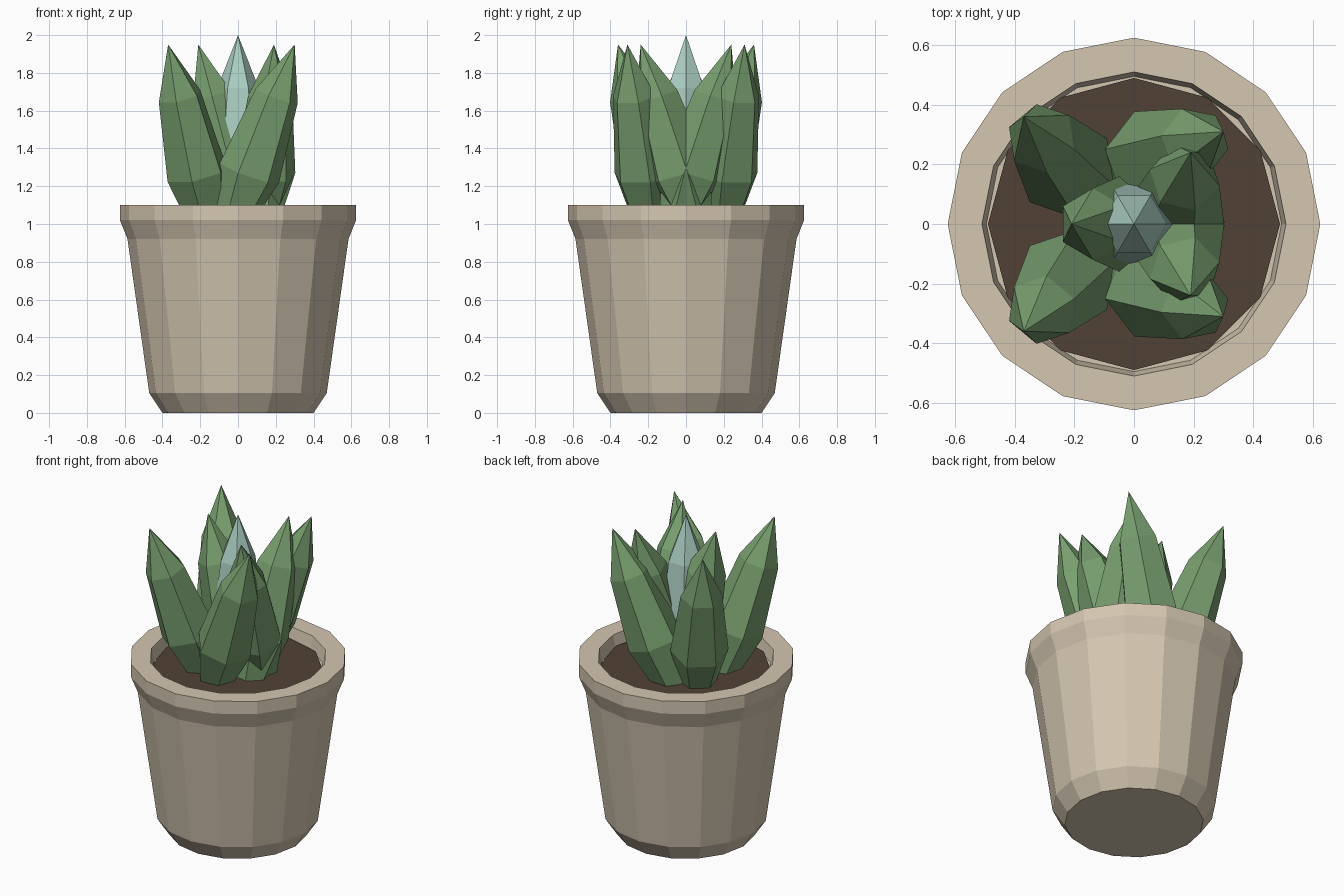
import bpy, bmesh, math
from mathutils import Vector

cube = bpy.data.objects.get("Cube")
if cube:
    bpy.data.objects.remove(cube, do_unlink=True)


def material(name, color):
    m = bpy.data.materials.new(name)
    m.use_nodes = True
    m.diffuse_color = (*color, 1)
    m.node_tree.nodes["Principled BSDF"].inputs["Base Color"].default_value = (*color, 1)
    return m


CLAY = material("clay", (0.66, 0.57, 0.44))
SOIL = material("soil", (0.083, 0.054, 0.037))
GREEN = material("leaf green", (0.19, 0.35, 0.16))
BLUE = material("pale blue green", (0.41, 0.62, 0.54))


def loft(name, rings, mat):
    """Skin rings of points; a one-point ring makes a tip, other ends are capped."""
    bm = bmesh.new()
    loops = [[bm.verts.new(p) for p in ring] for ring in rings]
    for a, b in zip(loops, loops[1:]):
        n = len(a)
        for i in range(n):
            j = (i + 1) % n
            if len(b) == 1:
                bm.faces.new((a[i], a[j], b[0]))
            else:
                bm.faces.new((a[i], a[j], b[j], b[i]))
    for end in (loops[0], loops[-1]):
        if len(end) > 2:
            bm.faces.new(end)
    bmesh.ops.recalc_face_normals(bm, faces=bm.faces)
    mesh = bpy.data.meshes.new(name)
    bm.to_mesh(mesh)
    bm.free()
    mesh.materials.append(mat)
    obj = bpy.data.objects.new(name, mesh)
    bpy.context.collection.objects.link(obj)
    return obj


def ring(center, radius, sides, u=Vector((1, 0, 0)), v=Vector((0, 1, 0)), phase=0.0):
    angles = [math.tau * i / sides + phase for i in range(sides)]
    return [Vector(center) + radius * (u * math.cos(a) + v * math.sin(a)) for a in angles]


def lathe(name, profile, sides, mat):
    return loft(name, [ring((0, 0, z), r, sides) for r, z in profile], mat)


def leaf(name, belly, tip, mat, phase=math.pi / 6, widths=(0.10, 0.168, 0.12)):
    """Six-sided spear: narrow foot, wide belly, shoulder and a pointed tip."""
    belly, tip = Vector(belly), Vector(tip)
    axis = tip - belly
    w = axis.normalized()
    v = w.cross(Vector((axis.x, axis.y, 0)).normalized()) if axis.xy.length > 0.001 else Vector((0, 1, 0))
    v.normalize()
    u = v.cross(w)
    rings = [ring(belly + axis * t, r, 6, u, v, phase) for t, r in zip((-0.38, 0, 0.6), widths)]
    return loft(name, rings + [[tip]], mat)


# Pot with a flared rim and shallow cavity
lathe("pot", [(0.40, 0), (0.47, 0.105), (0.585, 0.92), (0.625, 1.02),
              (0.625, 1.10), (0.51, 1.10), (0.495, 1.02)], 16, CLAY)
lathe("soil", [(0.48, 1.00), (0.49, 1.035)], 12, SOIL)

# Central shoot
leaf("center_leaf", (0, 0, 1.3), (0, 0, 2), BLUE, phase=0, widths=(0.10, 0.165, 0.11))

# Mirrored leaf pairs
pairs = {"outer_right_leaf": ((-0.22, 0.18), (-0.37, 0.36)),
         "outer_left_leaf": ((0.06, 0.22), (0.30, 0.31)),
         "inner_left_leaf": ((0.14, 0.03), (0.19, 0.24))}
for name, (belly, tip) in pairs.items():
    for side, s in (("front", -1), ("back", 1)):
        leaf(f"{name}_{side}", (belly[0], s * belly[1], 1.27), (tip[0], s * tip[1], 1.95), GREEN)

# Single inner leaf
leaf("inner_right_leaf", (-0.03, 0, 1.27), (-0.21, 0, 1.95), GREEN)
